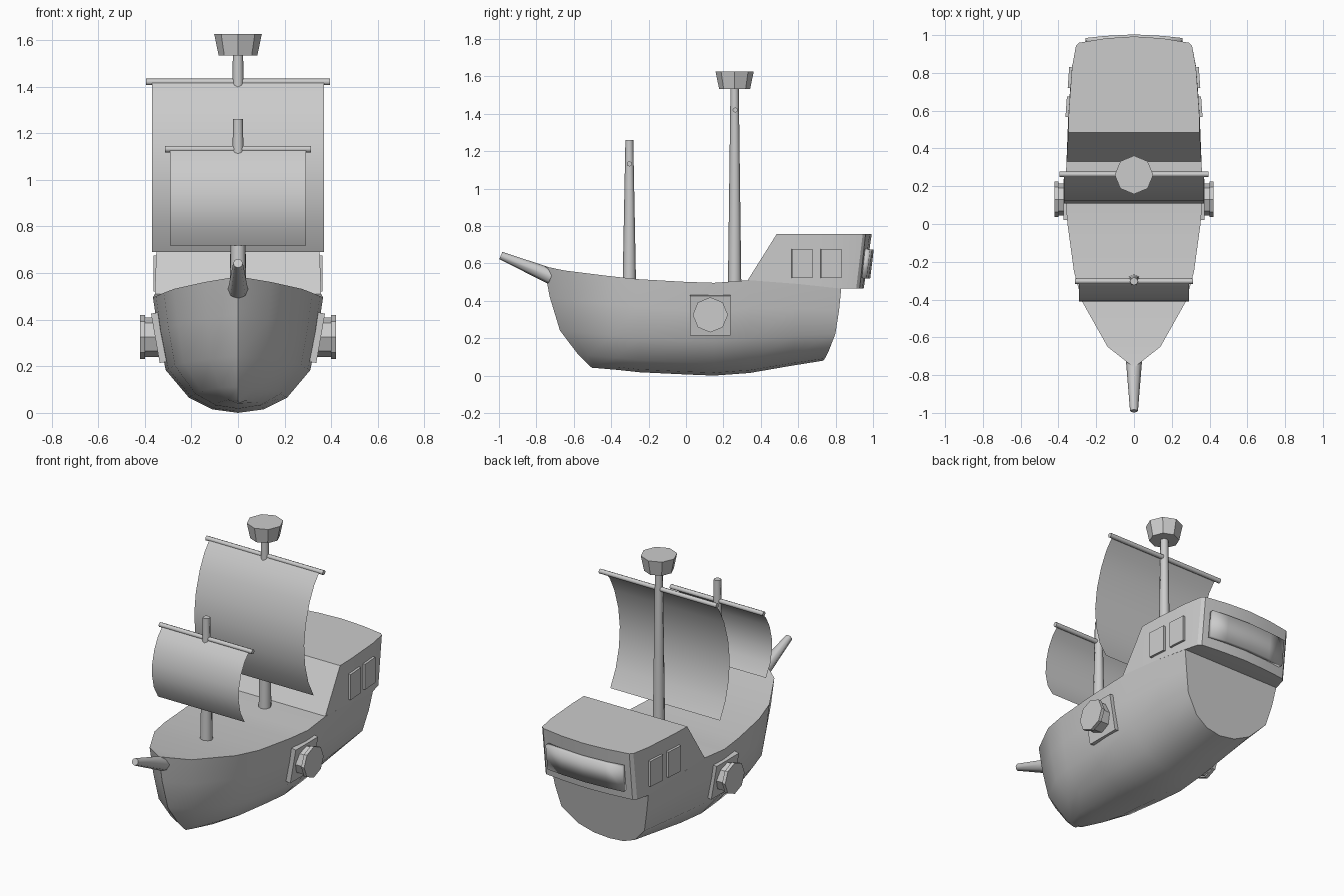
import bpy, bmesh, math
from mathutils import Vector

if "Cube" in bpy.data.objects:
    bpy.data.objects.remove(bpy.data.objects["Cube"])


def make(name, verts, faces, angle=30):
    me = bpy.data.meshes.new(name)
    bm = bmesh.new()
    vs = [bm.verts.new(v) for v in verts]
    for f in faces:
        bm.faces.new([vs[i] for i in f])
    bmesh.ops.remove_doubles(bm, verts=bm.verts, dist=0.0005)
    bmesh.ops.recalc_face_normals(bm, faces=bm.faces)
    bm.to_mesh(me)
    bm.free()
    ob = bpy.data.objects.new(name, me)
    bpy.context.collection.objects.link(ob)
    smooth(ob, angle)
    return ob


def smooth(ob, angle=30):
    bpy.ops.object.select_all(action='DESELECT')
    ob.select_set(True)
    bpy.context.view_layer.objects.active = ob
    bpy.ops.object.shade_smooth_by_angle(angle=math.radians(angle))


def rod(name, a, b, r1, r2, sides=8, angle=50):
    a, b = Vector(a), Vector(b)
    bpy.ops.mesh.primitive_cone_add(vertices=sides, radius1=r1, radius2=r2, depth=(b - a).length,
                                    location=(a + b) / 2,
                                    rotation=(b - a).to_track_quat('Z', 'Y').to_euler())
    ob = bpy.context.object
    ob.name = name
    smooth(ob, angle)
    return ob


def box(name, loc, size, rot=(0, 0, 0)):
    bpy.ops.mesh.primitive_cube_add(size=1, location=loc, rotation=rot)
    ob = bpy.context.object
    ob.name = name
    ob.scale = size
    return ob


def loft(rings, close=False):
    n = len(rings[0])
    verts = [p for r in rings for p in r]
    faces = []
    for i in range(len(rings) - 1):
        for j in range(n if close else n - 1):
            k = (j + 1) % n
            faces.append((i * n + j, i * n + k, (i + 1) * n + k, (i + 1) * n + j))
    return verts, faces


# Hull: stations of (deck y, keel y, half width, deck z, keel z)
stations = [(-.76, -.5, 0, .585, .04), (-.65, -.475, .14, .562, .04), (-.41, -.36, .275, .532, .03),
            (-.25, -.25, .318, .515, .018), (0, 0, .352, .501, .006), (.15, .15, .365, .496, 0),
            (.34, .34, .357, .51, .014), (.6, .56, .347, .49, .052), (.83, .735, .328, .466, .08)]
section = [(0, 0, 0), (.3, .03, .08), (.575, .13, .29), (.85, .37, .67), (.94, .7, .88), (1, 1, 1)]
rings = []
for yd, yk, w, zd, zk in stations:
    half = [(w * fx, yk + (yd - yk) * fy, zk + (zd - zk) * fz) for fx, fz, fy in section]
    rings.append([(-x, y, z) for x, y, z in half[:0:-1]] + half)
verts, faces = loft(rings, close=True)
n = len(rings[0])
faces.append(tuple(range(len(verts) - n, len(verts))))
# stem quads collapse onto the centre line, so drop the degenerate ring there
stem = rings[0]
weld = {j: n - 1 - j for j in range(n // 2)}
faces = [tuple(dict.fromkeys(weld.get(i, i) for i in f)) for f in faces]
hull = make("hull", verts, [f for f in faces if len(f) > 2], 40)

# Stern castle with sloping front and bowed back
low = [(.357, .33, .51), (.347, .6, .49), (.329, .83, .465), (.308, .91, .465),
       (.29, .928, .465), (.15, .943, .465), (0, .95, .465)]
top = [(.348, .485, .757), (.345, .6, .757), (.328, .83, .757), (.307, .945, .757),
       (.29, .96, .757), (.15, .983, .757), (0, .993, .757)]
outline = [r + [(-x, y, z) for x, y, z in r[-2::-1]] for r in (low, top)]
verts, faces = loft(outline, close=True)
m = len(outline[0])
faces.append(tuple(range(m, 2 * m)))
for j in range(m // 2):
    a, b = j, m - 1 - j
    faces.append(tuple(dict.fromkeys((a, a + 1, b - 1, b))))
make("stern_castle", verts, faces, 30)

# Curved panel on the back of the castle
panel = []
for z, t in ((.52, .19), (.675, .72)):
    panel.append([(x, y + .036 * t + .012, z)
                  for x, y in ((-.255, .932), (-.15, .943), (0, .951), (.15, .943), (.255, .932))])
ob = make("stern_panel", *loft(panel), 30)
mod = ob.modifiers.new("thickness", 'SOLIDIFY')
mod.thickness = .03
mod.offset = 0

for s, side in ((1, "right"), (-1, "left")):
    # Castle windows
    for i, (y, x) in enumerate(((.62, .346), (.775, .334))):
        box(f"window_{side}_{i + 1}", (s * x, y, .598), (.026, .11, .155),
            (0, 0, s * math.radians(4)))
    # Gun port and cannon
    box(f"gun_port_{side}", (s * .338, .13, .323), (.034, .215, .215), (0, s * math.radians(10), 0))
    rod(f"cannon_{side}", (s * .3, .13, .325), (s * .405, .13, .325), .085, .085, 8, 30)
    rod(f"cannon_rim_{side}", (s * .4, .13, .325), (s * .42, .13, .325), .094, .094, 8, 30)

# Masts, bowsprit and lookout
rod("main_mast", (0, .26, .47), (0, .26, 1.55), .036, .022)
rod("fore_mast", (0, -.303, .48), (0, -.303, 1.26), .036, .021)
rod("bowsprit", (0, -.72, .53), (0, -.99, .642), .043, .021)
rod("lookout", (0, .26, 1.533), (0, .26, 1.625), .083, .102, 8, 30)

# Yards
rod("main_yard", (-.395, .263, 1.42), (.395, .263, 1.42), .014, .014)
rod("fore_yard", (-.313, -.303, 1.132), (.313, -.303, 1.132), .014, .014)


# Sails: single sheets bellied forward
def sail(name, w, pts):
    make(name, *loft([[(-w, y, z), (w, y, z)] for y, z in pts]), 60)


sail("main_sail", .37, [(.258, 1.425), (.205, 1.36), (.16, 1.27), (.123, 1.15), (.108, 1.03),
                        (.116, .91), (.148, .79), (.2, .69)])
sail("fore_sail", .292, [(-.305, 1.135), (-.352, 1.085), (-.387, 1.02), (-.408, .94),
                         (-.41, .87), (-.393, .79), (-.352, .718)])
